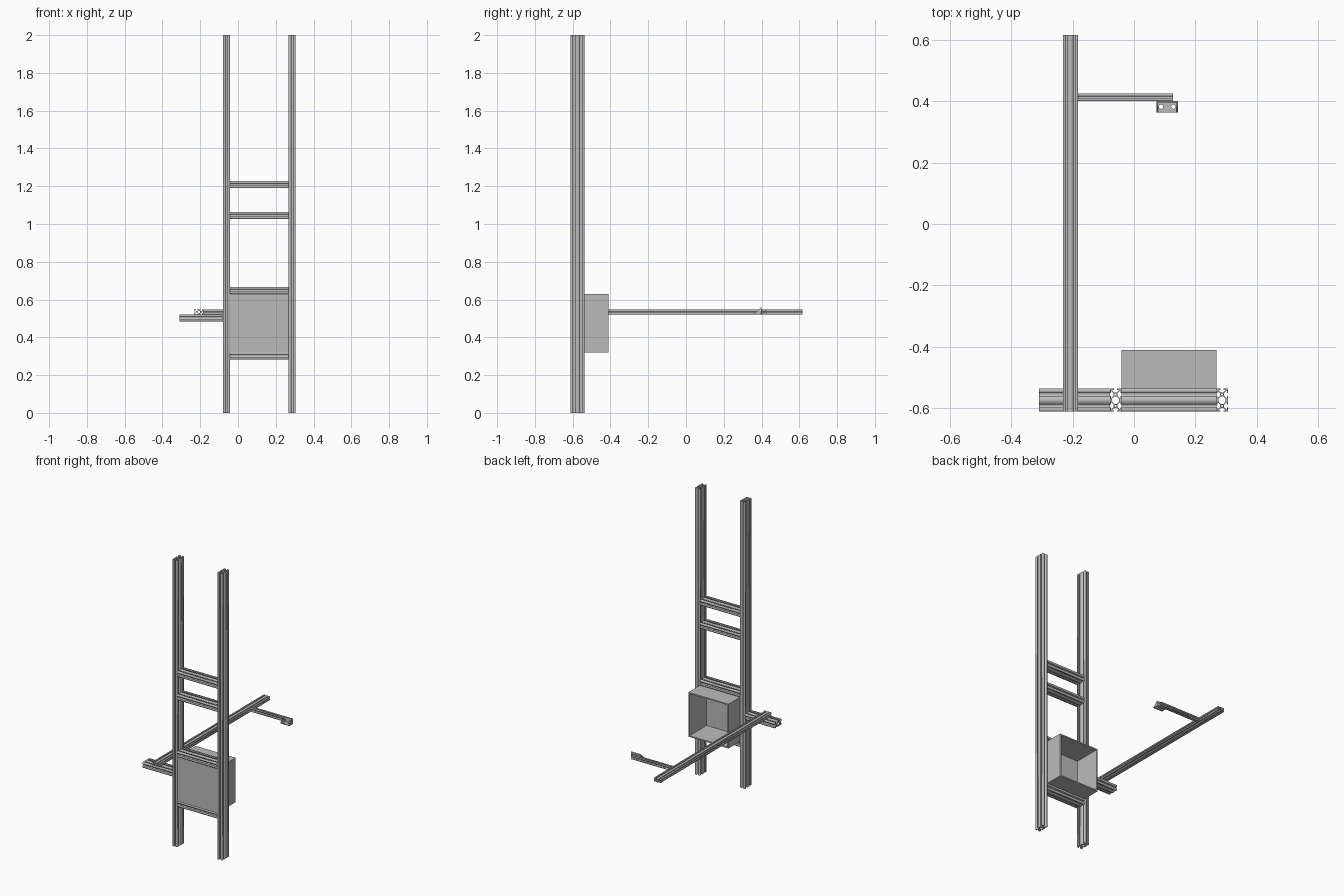
import bpy, bmesh
from math import cos, sin, tau
from mathutils import Matrix, Vector

if "Cube" in bpy.data.objects:
    bpy.data.objects.remove(bpy.data.objects["Cube"], do_unlink=True)

AXES = {"x": Vector((1, 0, 0)), "y": Vector((0, 1, 0)), "z": Vector((0, 0, 1))}

grey = bpy.data.materials.new("aluminium grey")
grey.use_nodes = True
grey.diffuse_color = (0.5, 0.5, 0.5, 1)
grey.node_tree.nodes["Principled BSDF"].inputs["Base Color"].default_value = (0.5, 0.5, 0.5, 1)


def add_object(name, mesh):
    mesh.materials.clear()
    mesh.materials.append(grey)
    obj = bpy.data.objects.new(name, mesh)
    bpy.context.collection.objects.link(obj)
    return obj


def prism(name, loops, u, v, length, center):
    """Fill 2D loops (outline plus holes) and extrude them along u x v."""
    curve = bpy.data.curves.new(name, "CURVE")
    curve.dimensions = "2D"
    curve.fill_mode = "BOTH"
    curve.extrude = length / 2
    for loop in loops:
        spline = curve.splines.new("POLY")
        spline.points.add(len(loop) - 1)
        for point, (a, b) in zip(spline.points, loop):
            point.co = (a, b, 0, 1)
        spline.use_cyclic_u = True
    temp = bpy.data.objects.new(name + " outline", curve)
    mesh = bpy.data.meshes.new_from_object(temp)
    bpy.data.objects.remove(temp)
    bpy.data.curves.remove(curve)
    eu, ev = AXES[u], AXES[v]
    basis = Matrix((eu, ev, eu.cross(ev))).transposed().to_4x4()
    mesh.transform(Matrix.Translation(center) @ basis)
    mesh.name = name
    return add_object(name, mesh)


def circle(cx, cy, r, n=12):
    return [(cx + r * cos(tau * i / n), cy + r * sin(tau * i / n)) for i in range(n)]


# Half of a T-slot: offset from the slot centre, depth below the face
HALF_SLOT = [(-.13, 0), (-.13, .09), (-.3, .09), (-.3, .13), (-.12, .33)]
SLOT = HALF_SLOT + [(-a, d) for a, d in reversed(HALF_SLOT)]


def slot_profile(cells, unit):
    """Slotted extrusion section, several square cells long and one cell high."""
    half = cells / 2
    centers = [i + .5 - half for i in range(cells)]
    outline = [(-half, -.5)]
    outline += [(c + a, -.5 + d) for c in centers for a, d in SLOT]
    outline += [(half, -.5)]
    outline += [(half - d, a) for a, d in SLOT]
    outline += [(-a, -b) for a, b in outline]
    loops = [outline] + [circle(c, 0, .09) for c in centers]
    # Closed cavity where two cells meet
    for c in centers[:-1]:
        m = c + .5
        loops.append([(m - .33, -.12), (m - .13, -.3), (m + .13, -.3), (m + .33, -.12),
                      (m + .33, .12), (m + .13, .3), (m - .13, .3), (m - .33, .12)])
    return [[(a * unit, b * unit) for a, b in loop] for loop in loops]


BIG, SMALL = .0372, .0248
FRAME_Y = -.574
LEFT_X, RIGHT_X = .287, -.06
MID_X = (LEFT_X + RIGHT_X) / 2
SPAN = LEFT_X - RIGHT_X - BIG
heavy = slot_profile(2, BIG)

# Tall uprights
for name, x in (("left_upright", LEFT_X), ("right_upright", RIGHT_X)):
    prism(name, heavy, "y", "x", 2, (x, FRAME_Y, 1))

# Cross rails between the uprights
for name, z in (("lower_box_rail", .302), ("upper_box_rail", .649),
                ("middle_rail", 1.046), ("top_rail", 1.208)):
    prism(name, heavy, "y", "z", SPAN, (MID_X, FRAME_Y, z))

# Side support and the long arm lying on it
SUPPORT_Z = .503
ARM_Z = SUPPORT_Z + (BIG + SMALL) / 2
ARM_X = -.207
support_end = RIGHT_X - BIG / 2
prism("side_support", heavy, "y", "z", support_end + .31, ((support_end - .31) / 2, FRAME_Y, SUPPORT_Z))
prism("long_arm", slot_profile(2, SMALL), "x", "z", 1.227, (ARM_X, .002, ARM_Z))

# Short branch bar near the end of the arm
branch_start = ARM_X + SMALL
branch_end = .127
prism("branch_bar", slot_profile(1, SMALL), "y", "z", branch_end - branch_start,
      ((branch_start + branch_end) / 2, .413, ARM_Z))

# Open-backed box held between the rails
BOX_HEIGHT = .649 - .302 - BIG
bm = bmesh.new()
bmesh.ops.create_cube(bm, size=1)
bmesh.ops.scale(bm, vec=(SPAN, .2, BOX_HEIGHT), verts=bm.verts)
bmesh.ops.translate(bm, vec=(MID_X, -.51, .4755), verts=bm.verts)
bm.normal_update()
opening = [f for f in bm.faces if f.normal.y > .9]
bmesh.ops.inset_individual(bm, faces=opening, thickness=.0125)
inner = bmesh.ops.extrude_discrete_faces(bm, faces=opening)["faces"]
bmesh.ops.translate(bm, vec=(0, -.1875, 0), verts=inner[0].verts)
bmesh.ops.recalc_face_normals(bm, faces=bm.faces)
box_mesh = bpy.data.meshes.new("open_box")
bm.to_mesh(box_mesh)
bm.free()
add_object("open_box", box_mesh)

# Angle bracket at the tip of the branch: two drilled plates and end gussets
BX, BACK_Y, BASE_Z = .108, .4006, ARM_Z - SMALL / 2
WIDTH, REACH, THICK = .07, .037, .005
plate = [[(-WIDTH / 2, -REACH / 2), (WIDTH / 2, -REACH / 2),
          (WIDTH / 2, REACH / 2), (-WIDTH / 2, REACH / 2)]]
plate += [circle(s * .02, 0, .007) for s in (-1, 1)]
prism("bracket_base", plate, "x", "y", THICK, (BX, BACK_Y - REACH / 2, BASE_Z + THICK / 2))
prism("bracket_back", plate, "x", "z", THICK, (BX, BACK_Y - THICK / 2, BASE_Z + REACH / 2))
gusset = [[(-REACH, 0), (0, 0), (0, REACH), (-THICK, REACH), (-REACH, THICK)]]
for side, s in (("left", 1), ("right", -1)):
    prism(side + "_bracket_gusset", gusset, "y", "z", THICK,
          (BX + s * (WIDTH - THICK) / 2, BACK_Y, BASE_Z))
